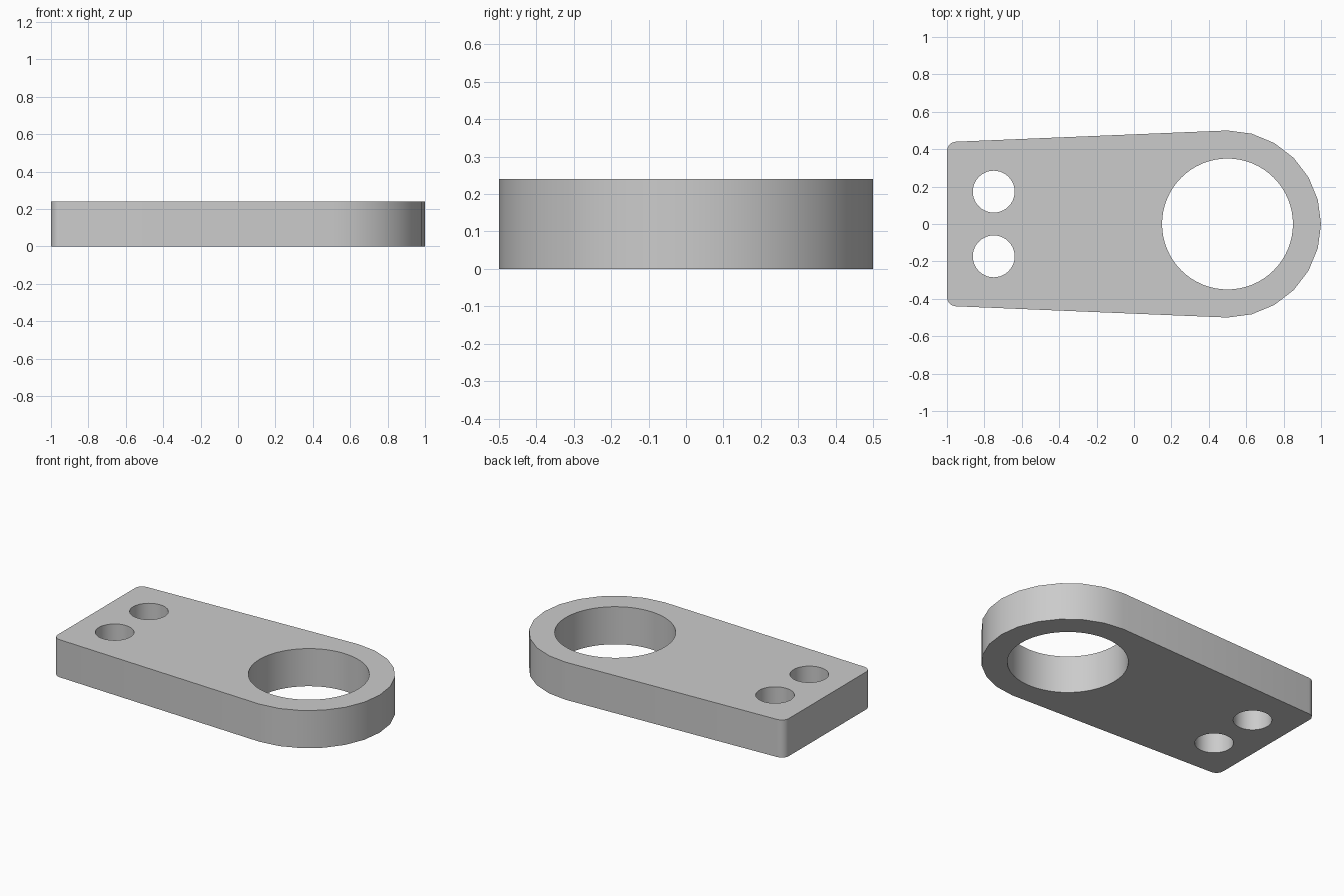
import bpy, bmesh
from math import cos, sin, radians

if "Cube" in bpy.data.objects:
    bpy.data.objects.remove(bpy.data.objects["Cube"])

HEIGHT = 0.24


def arc(x, y, radius, start, end, steps):
    """Points along an arc, angles in degrees."""
    angles = [radians(start + (end - start) * i / steps) for i in range(steps + 1)]
    return [(x + radius * cos(a), y + radius * sin(a)) for a in angles]


def circle(x, y, radius, steps):
    return arc(x, y, radius, 0, 360, steps)[:-1]


# Grey metal
metal = bpy.data.materials.new("grey_metal")
metal.use_nodes = True
grey = (0.6, 0.6, 0.6, 1)
metal.diffuse_color = grey
metal.node_tree.nodes["Principled BSDF"].inputs["Base Color"].default_value = grey

# Tapered outline: round nose, then two small rounded corners
outline = (arc(0.5, 0, 0.5, -90, 90, 12)
           + arc(-0.95, 0.39, 0.05, 92, 180, 6)
           + arc(-0.95, -0.39, 0.05, 180, 268, 6))

# One large bore and a pair of bolt holes
loops = [outline, circle(0.5, 0, 0.35, 64)]
loops += [circle(-0.75, side * 0.173, 0.112, 40) for side in (-1, 1)]

# Fill between the loops and extrude to a plate
bm = bmesh.new()
edges = []
for loop in loops:
    verts = [bm.verts.new((x, y, 0)) for x, y in loop]
    edges += [bm.edges.new((v, verts[i - 1])) for i, v in enumerate(verts)]
bmesh.ops.triangle_fill(bm, edges=edges, use_beauty=True)
extruded = bmesh.ops.extrude_face_region(bm, geom=bm.faces[:], use_keep_orig=True)
top = [g for g in extruded["geom"] if isinstance(g, bmesh.types.BMVert)]
bmesh.ops.translate(bm, verts=top, vec=(0, 0, HEIGHT))
bmesh.ops.recalc_face_normals(bm, faces=bm.faces[:])

mesh = bpy.data.meshes.new("link_plate")
bm.to_mesh(mesh)
bm.free()
mesh.materials.append(metal)
plate = bpy.data.objects.new("link_plate", mesh)
bpy.context.collection.objects.link(plate)

# Smooth walls, sharp rims
bpy.ops.object.select_all(action="DESELECT")
plate.select_set(True)
bpy.context.view_layer.objects.active = plate
bpy.ops.object.shade_smooth_by_angle(angle=radians(30))
